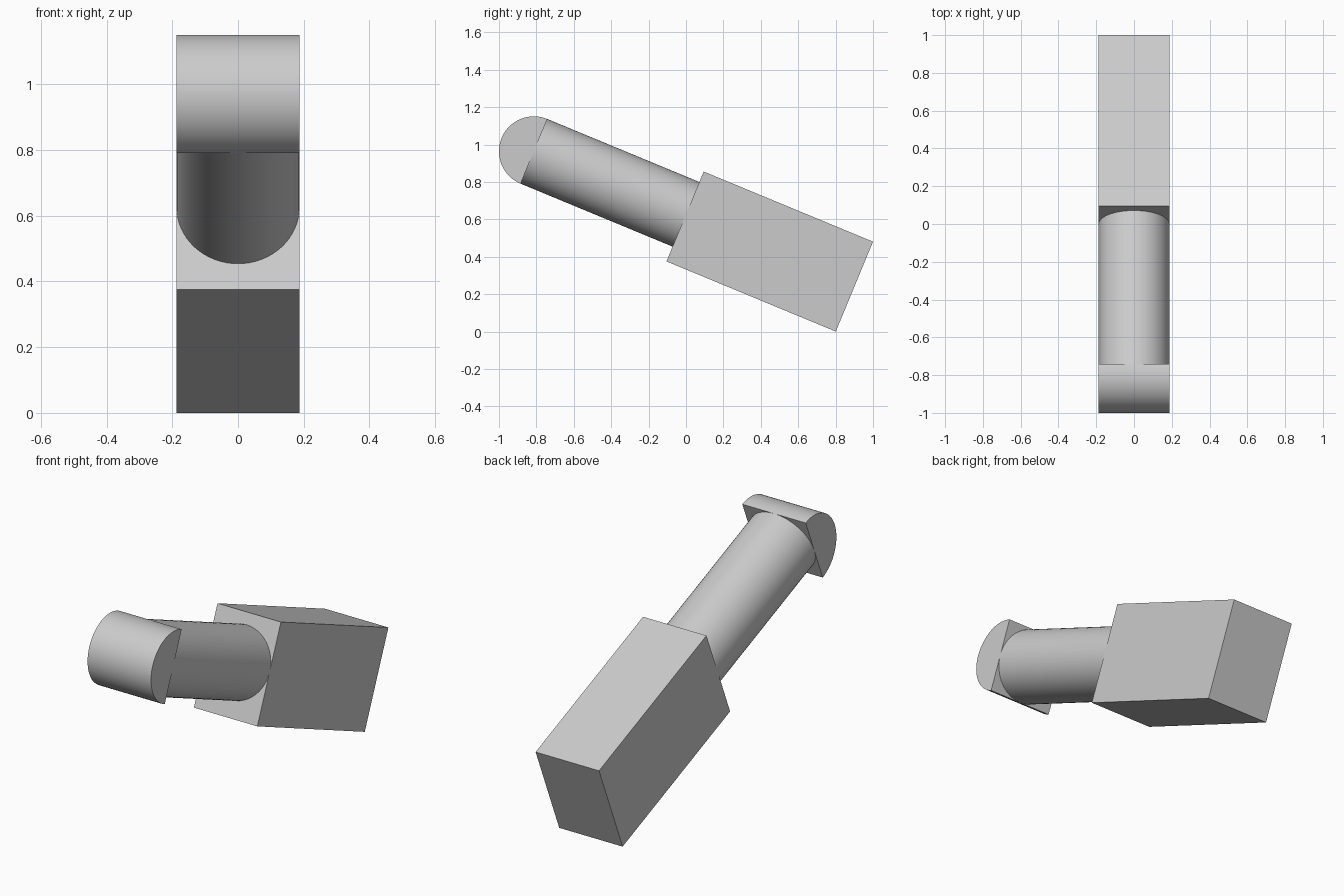
import bpy, bmesh
from math import sin, cos, pi, radians
from mathutils import Matrix

if "Cube" in bpy.data.objects:
    bpy.data.objects.remove(bpy.data.objects["Cube"])

TILT = Matrix.Rotation(radians(-22.5), 4, 'X')  # whole model leans along its long axis
R = 0.187            # shaft and head radius, also half the width
HEAD_Y, FACE_Y = -1.12, -0.24   # flat of the head, front face of the block
AXIS_Z = 0.579       # height of the shaft axis before tilting

grey = bpy.data.materials.new("light_grey")
grey.use_nodes = True
colour = (0.6, 0.6, 0.6, 1)
grey.diffuse_color = colour
grey.node_tree.nodes["Principled BSDF"].inputs["Base Color"].default_value = colour


def add_prism(name, points, direction, smooth=True):
    """Extrude a closed outline along a direction and tilt it into place."""
    bm = bmesh.new()
    face = bm.faces.new([bm.verts.new(p) for p in points])
    ext = bmesh.ops.extrude_face_region(bm, geom=[face])
    moved = [g for g in ext["geom"] if isinstance(g, bmesh.types.BMVert)]
    bmesh.ops.translate(bm, vec=direction, verts=moved)
    bmesh.ops.recalc_face_normals(bm, faces=bm.faces)
    bm.transform(TILT)
    mesh = bpy.data.meshes.new(name)
    bm.to_mesh(mesh)
    bm.free()
    mesh.materials.append(grey)
    obj = bpy.data.objects.new(name, mesh)
    bpy.context.collection.objects.link(obj)
    if smooth:
        bpy.ops.object.select_all(action='DESELECT')
        obj.select_set(True)
        bpy.context.view_layer.objects.active = obj
        bpy.ops.object.shade_smooth_by_angle(angle=radians(30))
    return obj


# Rectangular block at the low end
low, high = 0.3065, 0.8265
add_prism("block", [(-R, FACE_Y, low), (R, FACE_Y, low), (R, FACE_Y, high), (-R, FACE_Y, high)],
          (0, 0.98, 0), smooth=False)

# Round shaft
N = 64
circle = [(R * cos(2 * pi * i / N), HEAD_Y, AXIS_Z + R * sin(2 * pi * i / N)) for i in range(N)]
add_prism("shaft", circle, (0, FACE_Y - HEAD_Y, 0))

# Half-round head across the raised end
half = [(-R, HEAD_Y - R * sin(pi * i / 32), AXIS_Z + R * cos(pi * i / 32)) for i in range(33)]
add_prism("rounded_head", half, (2 * R, 0, 0))
